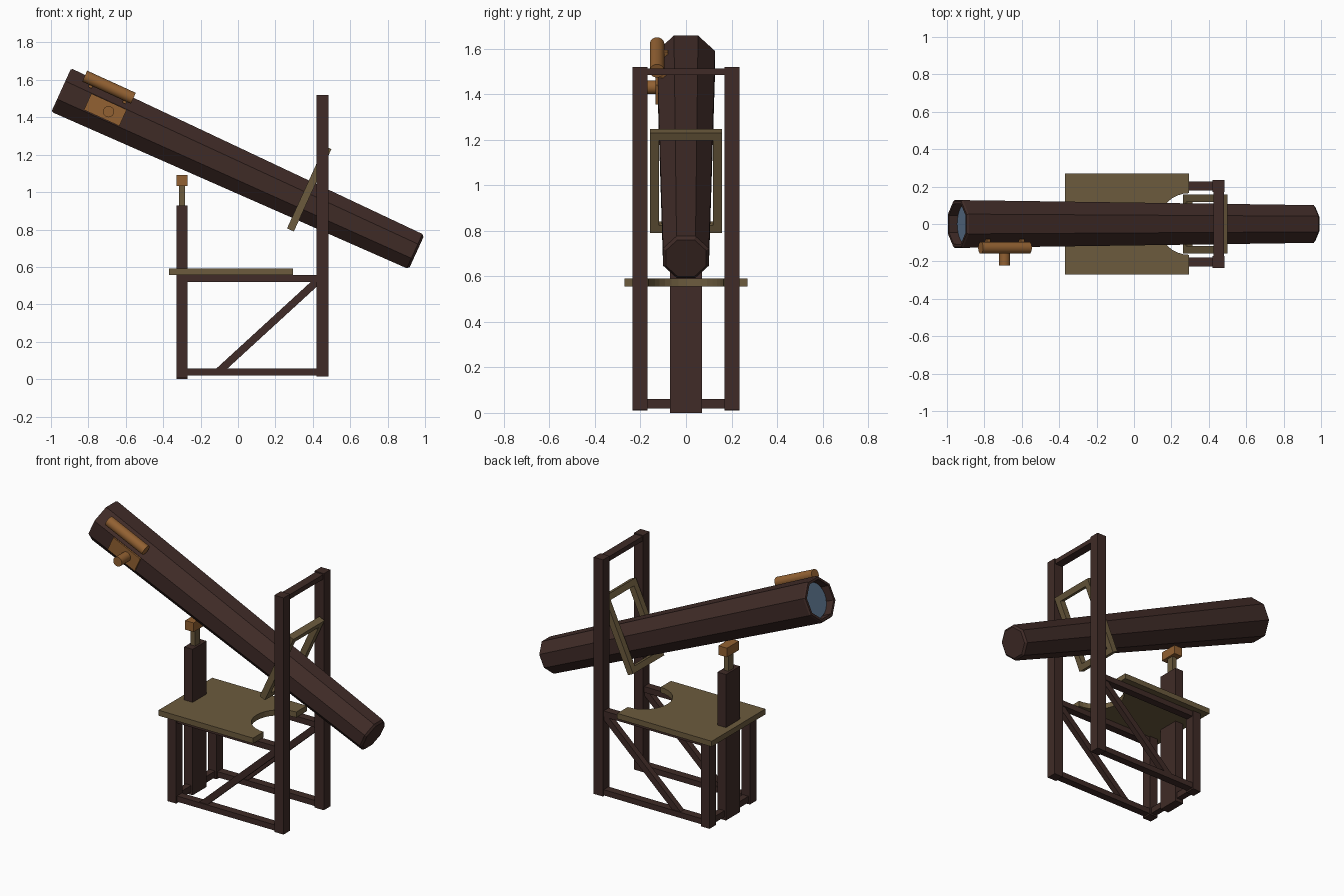
import bpy, bmesh, math
from mathutils import Matrix, Vector

if "Cube" in bpy.data.objects:
    bpy.data.objects.remove(bpy.data.objects["Cube"])

TILT = math.radians(24.5)
# frame of the tube: local X runs down the tube, local Z is its upper side
TUBE = Matrix.Translation((0.005, 0, 1.1125)) @ Matrix.Rotation(TILT, 4, 'Y')
WORLD = Matrix.Identity(4)


def material(name, rgb):
    m = bpy.data.materials.new(name)
    m.diffuse_color = (*rgb, 1)
    m.use_nodes = True
    m.node_tree.nodes["Principled BSDF"].inputs["Base Color"].default_value = m.diffuse_color
    return m


WOOD = material("dark_wood", (0.05, 0.024, 0.02))
OLIVE = material("olive_wood", (0.15, 0.105, 0.048))
BRASS = material("brass", (0.29, 0.12, 0.032))
GLASS = material("glass", (0.11, 0.18, 0.28))


def finish(name, bm, mat, frame=WORLD):
    bmesh.ops.recalc_face_normals(bm, faces=bm.faces)
    me = bpy.data.meshes.new(name)
    bm.to_mesh(me)
    bm.free()
    me.materials.append(mat)
    ob = bpy.data.objects.new(name, me)
    bpy.context.collection.objects.link(ob)
    ob.matrix_world = frame
    return ob


def box(name, x, y, z, mat, frame=WORLD):
    """Box from (min, max) ranges."""
    bm = bmesh.new()
    bmesh.ops.create_cube(bm, size=1)
    for v in bm.verts:
        v.co = Vector([(r[0] + r[1]) / 2 + c * (r[1] - r[0]) for r, c in zip((x, y, z), v.co)])
    return finish(name, bm, mat, frame)


def pair(name, x, y, z, mat, frame=WORLD):
    """The same box on both sides of y = 0."""
    box("left_" + name, x, y, z, mat, frame)
    box("right_" + name, x, (-y[1], -y[0]), z, mat, frame)


def rod(name, a, b, r, mat, frame=WORLD, sides=28):
    a, b = Vector(a), Vector(b)
    bm = bmesh.new()
    rot = (b - a).to_track_quat('Z', 'Y').to_matrix().to_4x4()
    bmesh.ops.create_cone(bm, cap_ends=True, segments=sides, radius1=r, radius2=r,
                          depth=(b - a).length, matrix=Matrix.Translation((a + b) / 2) @ rot)
    for f in bm.faces:
        f.smooth = len(f.verts) == 4
    for e in bm.edges:
        e.smooth = all(f.smooth for f in e.link_faces)
    return finish(name, bm, mat, frame)


# tapered octagonal tube, closed below, hollow at the upper end
bm = bmesh.new()
rings = []
for s, r in [(1.044, 0.096), (1.032, 0.109), (-1.034, 0.138), (-1.044, 0.132),
             (-1.044, 0.117), (-0.96, 0.117)]:
    ang = [math.radians(22.5 + 45 * i) for i in range(8)]
    rings.append([bm.verts.new((s, r * math.cos(t), r * math.sin(t))) for t in ang])
for p, q in zip(rings, rings[1:]):
    for i in range(8):
        j = (i + 1) % 8
        bm.faces.new((p[i], p[j], q[j], q[i]))
bm.faces.new(rings[0])
bm.faces.new(rings[-1])
finish("main_tube", bm, WOOD, TUBE)
rod("mirror", (-0.97, 0, 0), (-0.995, 0, 0), 0.108, GLASS, TUBE)

# finder, its mounts and the eyepiece
rod("finder_scope", (-0.961, -0.127, 0.12), (-0.675, -0.127, 0.12), 0.032, BRASS, TUBE)
for i, s in enumerate((-0.91, -0.71)):
    box(f"finder_mount_{i}", (s - 0.01, s + 0.01), (-0.12, -0.08), (0.075, 0.11), BRASS, TUBE)
box("eyepiece_plate", (-0.89, -0.682), (-0.134, -0.115), (-0.046, 0.05), BRASS, TUBE)
rod("eyepiece", (-0.766, -0.12, 0), (-0.766, -0.222, 0), 0.03, BRASS, TUBE)

# cradle frame around the tube
CX = (0.361, 0.401)
pair("cradle_side", CX, (0.118, 0.157), (-0.17, 0.31), OLIVE, TUBE)
box("cradle_top", CX, (-0.157, 0.157), (0.275, 0.312), OLIVE, TUBE)
box("cradle_bottom", CX, (-0.157, 0.157), (-0.172, -0.135), OLIVE, TUBE)

# stand: posts, legs and rails
pair("tall_post", (0.42, 0.485), (0.17, 0.235), (0.015, 1.52), WOOD)
pair("short_leg", (-0.33, -0.27), (0.17, 0.235), (0.01, 0.558), WOOD)
pair("upper_rail", (-0.28, 0.43), (0.178, 0.228), (0.52, 0.557), WOOD)
pair("lower_rail", (-0.28, 0.43), (0.178, 0.228), (0.02, 0.056), WOOD)
box("top_crossbar", (0.425, 0.48), (-0.18, 0.18), (1.483, 1.513), WOOD)
box("bottom_crossbar", (-0.32, -0.28), (-0.18, 0.18), (0.02, 0.06), WOOD)

# diagonal braces
a, b = Vector((-0.11, 0, 0.035)), Vector((0.43, 0, 0.53))
d = b - a
BRACE = Matrix.Translation((a + b) / 2) @ Matrix.Rotation(-math.atan2(d.z, d.x), 4, 'Y')
h = d.length / 2
pair("brace", (-h, h), (0.185, 0.222), (-0.02, 0.02), WOOD, BRACE)

# centre post with its adjustable support
box("centre_post", (-0.33, -0.27), (-0.07, 0.07), (0, 0.928), WOOD)
box("support_slide", (-0.316, -0.284), (-0.025, 0.025), (0.92, 1.04), OLIVE)
box("support_block", (-0.33, -0.27), (-0.06, 0.06), (1.034, 1.092), BRASS)

# table board with a half-round cutout
bm = bmesh.new()
outline = [(-0.37, -0.27), (0.295, -0.27)]
for i in range(17):
    t = -math.pi / 2 - math.pi * i / 16
    outline.append((0.295 + 0.165 * math.cos(t), 0.165 * math.sin(t)))
outline += [(0.295, 0.27), (-0.37, 0.27)]
face = bm.faces.new([bm.verts.new((x, y, 0.556)) for x, y in outline])
top = bmesh.ops.extrude_face_region(bm, geom=[face])["geom"]
bmesh.ops.translate(bm, vec=(0, 0, 0.035), verts=[v for v in top if isinstance(v, bmesh.types.BMVert)])
finish("table_board", bm, OLIVE)
